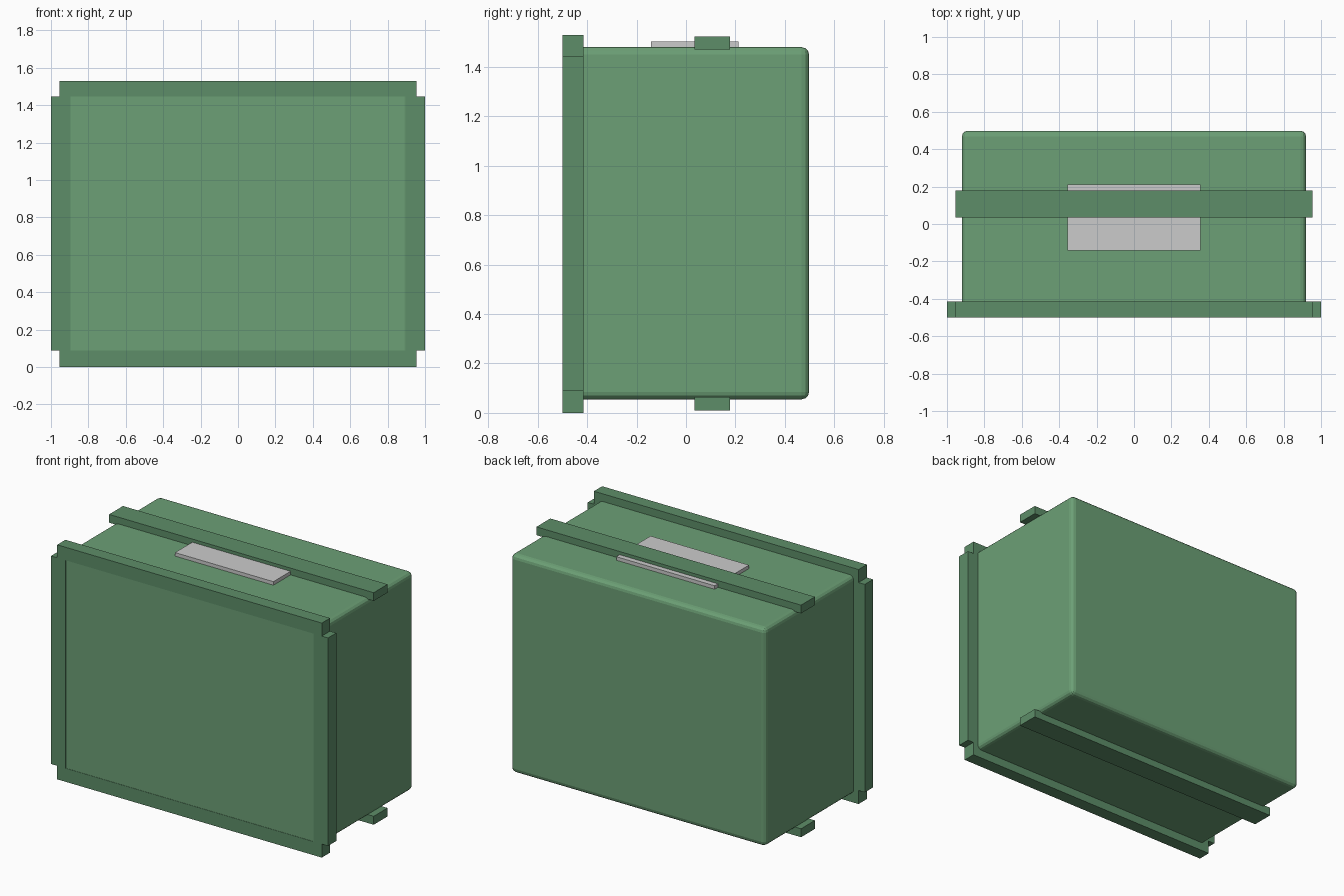
import bpy
import bmesh
from mathutils import Matrix

default = bpy.data.objects.get("Cube")
if default:
    bpy.data.objects.remove(default, do_unlink=True)


def material(name, color):
    mat = bpy.data.materials.new(name)
    mat.use_nodes = True
    mat.diffuse_color = color
    mat.node_tree.nodes["Principled BSDF"].inputs["Base Color"].default_value = color
    return mat


shell_green = material("shell_green", (0.15, 0.35, 0.18, 1))
trim_green = material("trim_green", (0.11, 0.27, 0.14, 1))
label_grey = material("label_grey", (0.70, 0.69, 0.68, 1))


def box(name, x, y, z, mat, bevel=0):
    """Box spanning the (min, max) pairs given for each axis."""
    spans = (x, y, z)
    centre = [(a + b) / 2 for a, b in spans]
    size = [b - a for a, b in spans]
    bm = bmesh.new()
    bmesh.ops.create_cube(bm, size=1, matrix=Matrix.Diagonal((*size, 1)))
    mesh = bpy.data.meshes.new(name)
    bm.to_mesh(mesh)
    bm.free()
    mesh.materials.append(mat)
    obj = bpy.data.objects.new(name, mesh)
    obj.location = centre
    bpy.context.collection.objects.link(obj)
    if bevel:
        mod = obj.modifiers.new("rounded_edges", "BEVEL")
        mod.width = bevel
        mod.segments = 3
    return obj


# Rounded case body
box("case_body", (-0.92, 0.92), (-0.498, 0.498), (0.055, 1.48), shell_green, 0.03)

# Front frame: rails above and below, posts at the sides
frame_y = (-0.5, -0.415)
box("frame_top_rail", (-0.955, 0.955), frame_y, (1.445, 1.53), trim_green)
box("frame_bottom_rail", (-0.955, 0.955), frame_y, (0, 0.088), trim_green)
for side, x in (("left", (0.895, 1.0)), ("right", (-1.0, -0.895))):
    box(f"frame_{side}_post", x, frame_y, (0.088, 1.445), trim_green)

# Ribs running across the top and bottom
rib_y = (0.035, 0.178)
box("top_rib", (-0.955, 0.955), rib_y, (1.47, 1.524), trim_green)
box("bottom_rib", (-0.955, 0.955), rib_y, (0.01, 0.065), trim_green)

# Plain plate on the top, passing under the rib
box("top_plate", (-0.355, 0.355), (-0.142, 0.212), (1.47, 1.503), label_grey)
